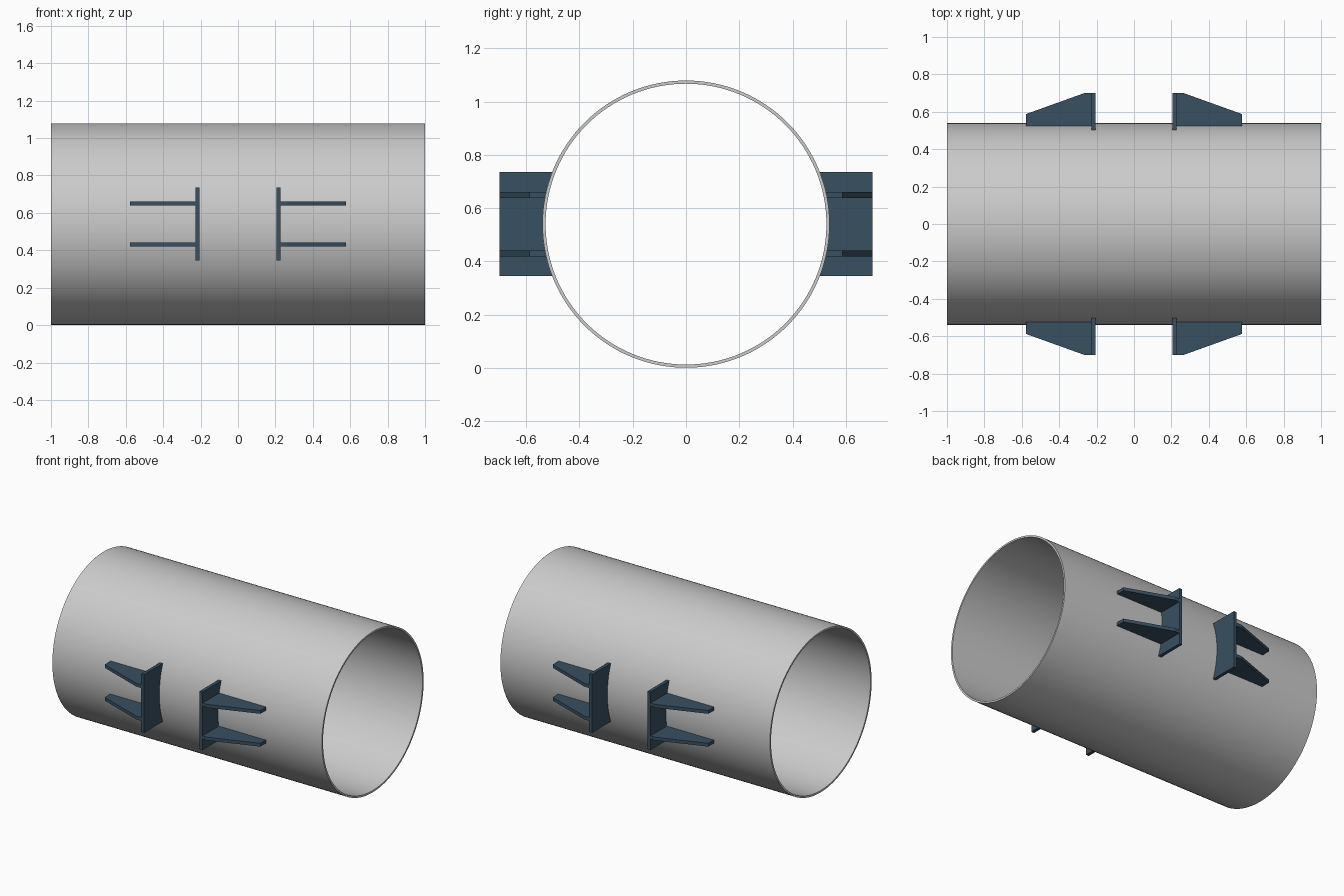
import bpy, bmesh
from math import sin, cos, pi, sqrt, asin

if "Cube" in bpy.data.objects:
    bpy.data.objects.remove(bpy.data.objects["Cube"])

R, WALL, CZ = 0.539, 0.012, 0.54
STEEL = bpy.data.materials.new("blue_steel")
STEEL.diffuse_color = (0.04, 0.08, 0.12, 1)
STEEL.use_nodes = True
STEEL.node_tree.nodes["Principled BSDF"].inputs["Base Color"].default_value = STEEL.diffuse_color


def finish(name, bm, mat=None):
    bmesh.ops.recalc_face_normals(bm, faces=bm.faces)
    me = bpy.data.meshes.new(name)
    bm.to_mesh(me)
    bm.free()
    ob = bpy.data.objects.new(name, me)
    bpy.context.collection.objects.link(ob)
    if mat:
        me.materials.append(mat)
    return ob


def bridge(bm, a, b):
    for i in range(len(a)):
        j = (i + 1) % len(a)
        bm.faces.new((a[i], a[j], b[j], b[i]))


def prism(name, lower, upper):
    """Solid between two matching outlines, mirrored to all four positions."""
    bm = bmesh.new()
    a = [bm.verts.new(p) for p in lower]
    b = [bm.verts.new(p) for p in upper]
    bm.faces.new(a)
    bm.faces.new(b)
    bridge(bm, a, b)
    ob = finish(name, bm, STEEL)
    mod = ob.modifiers.new("mirror", 'MIRROR')
    mod.use_axis = (True, True, False)
    mod.use_mirror_merge = False
    return ob


# Open pipe along x
bm = bmesh.new()
N = 128
rings = [[bm.verts.new((x, r * cos(2 * pi * i / N), CZ + r * sin(2 * pi * i / N)))
          for i in range(N)]
         for x, r in ((-1, R), (1, R), (1, R - WALL), (-1, R - WALL))]
for k in range(4):
    bridge(bm, rings[k], rings[(k + 1) % 4])
pipe = finish("pipe", bm)
bpy.context.view_layer.objects.active = pipe
pipe.select_set(True)
bpy.ops.object.shade_smooth_by_angle()

# Upright stop plates, inner edge following the pipe
H, OUT = 0.195, 0.70
X0, X1 = 0.206, 0.228
span = asin(H / R)
angles = [span * (2 * i / 16 - 1) for i in range(17)]
outline = [(R * cos(a), CZ + R * sin(a)) for a in angles]
outline += [(OUT, CZ + H), (OUT, CZ - H)]
prism("stop_plate", [(X0, y, z) for y, z in outline], [(X1, y, z) for y, z in outline])

# Tapered gussets behind each plate
for name, dz in (("upper_gusset", 0.11), ("lower_gusset", -0.11)):
    levels = []
    for d in (dz - 0.011, dz + 0.011):
        y = sqrt(R * R - d * d)
        shape = [(X1, y), (0.577, y), (0.577, 0.588), (0.265, OUT), (X1, OUT)]
        levels.append([(px, py, CZ + d) for px, py in shape])
    prism(name, *levels)
